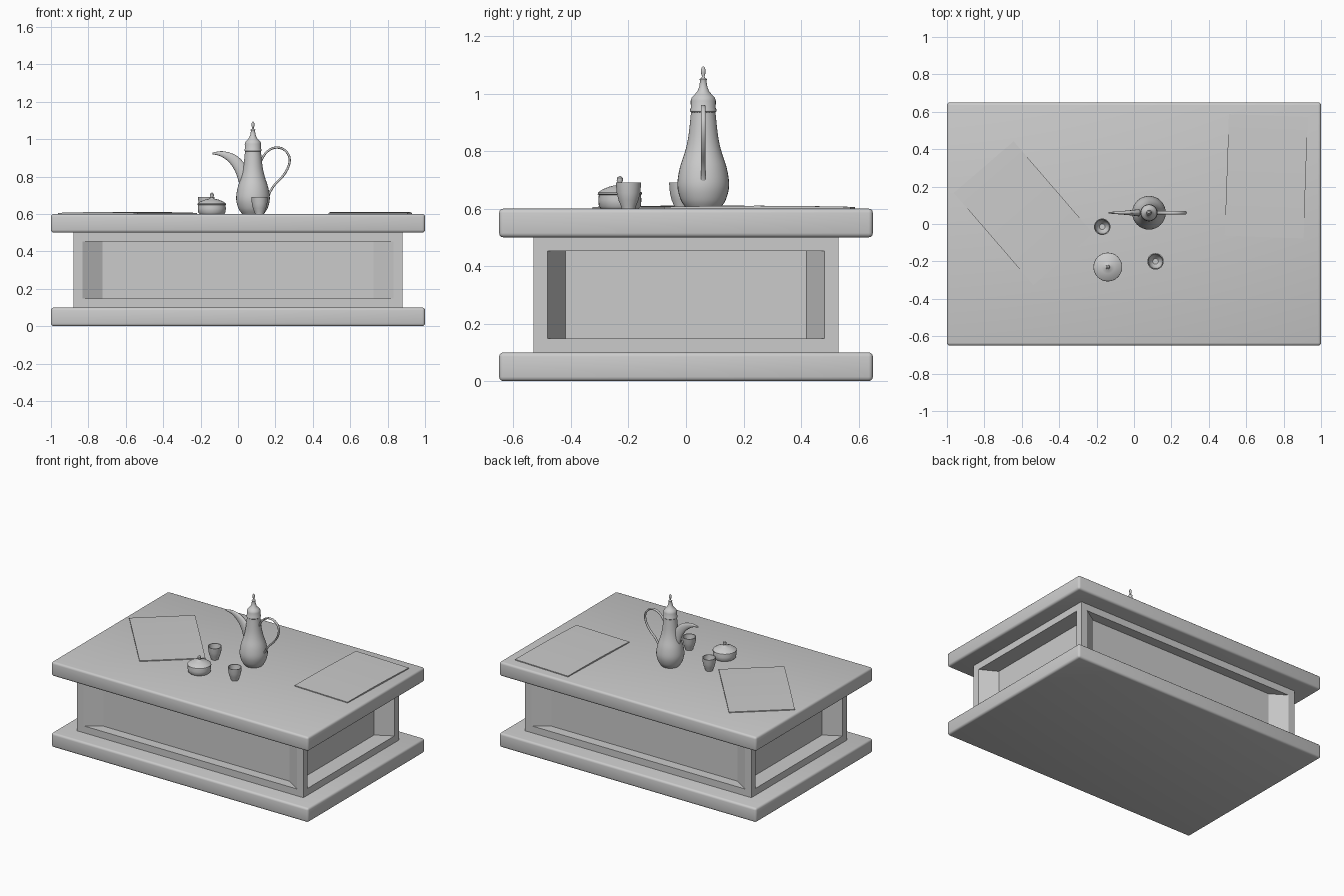
import bpy, bmesh, math
from mathutils import Vector, Matrix

if "Cube" in bpy.data.objects:
    bpy.data.objects.remove(bpy.data.objects["Cube"])


def finish(name, bm, loc=(0, 0, 0), smooth=None):
    bmesh.ops.recalc_face_normals(bm, faces=bm.faces)
    me = bpy.data.meshes.new(name)
    bm.to_mesh(me)
    bm.free()
    ob = bpy.data.objects.new(name, me)
    bpy.context.collection.objects.link(ob)
    ob.location = loc
    if smooth:
        bpy.ops.object.select_all(action='DESELECT')
        ob.select_set(True)
        bpy.context.view_layer.objects.active = ob
        bpy.ops.object.shade_smooth_by_angle(angle=math.radians(smooth))
    return ob


def box(size, z):
    bm = bmesh.new()
    bmesh.ops.create_cube(bm, size=1, matrix=Matrix.Translation((0, 0, z)) @ Matrix.Diagonal((*size, 1)))
    return bm


def slab(name, z):
    bm = box((2, 1.3, 0.1), z)
    bmesh.ops.bevel(bm, geom=bm.edges[:], offset=0.015, segments=3, profile=0.5, affect='EDGES')
    finish(name, bm, smooth=30)


def catmull(pts, steps):
    # smooth curve through tuples of any length
    pts = [Vector(p) for p in pts]
    out = []
    for i in range(len(pts) - 1):
        a, b, c, d = pts[max(i - 1, 0)], pts[i], pts[i + 1], pts[min(i + 2, len(pts) - 1)]
        for s in range(steps):
            t = s / steps
            out.append(0.5 * (2 * b + (c - a) * t + (2 * a - 5 * b + 4 * c - d) * t ** 2
                              + (3 * b - a - 3 * c + d) * t ** 3))
    return out + [pts[-1]]


def skin(bm, rings):
    for r0, r1 in zip(rings, rings[1:]):
        n = len(r0)
        for i in range(n):
            bm.faces.new((r0[i], r0[(i + 1) % n], r1[(i + 1) % n], r1[i]))


def lathe(name, profile, loc, n=32):
    bm = bmesh.new()
    rings = [[bm.verts.new((r * math.cos(2 * math.pi * i / n), r * math.sin(2 * math.pi * i / n), z))
              for i in range(n)] for r, z in profile]
    skin(bm, rings)
    bm.faces.new(rings[0])
    bm.faces.new(rings[-1])
    return finish(name, bm, loc, 40)


def sweep(name, pts, y, n=14):
    # pts: x, z, half thickness in the xz plane, half thickness in y
    path = catmull([Vector(p) for p in pts], 5)
    bm = bmesh.new()
    rings = []
    for i, p in enumerate(path):
        q0, q1 = path[max(i - 1, 0)], path[min(i + 1, len(path) - 1)]
        t = Vector((q1[0] - q0[0], q1[1] - q0[1])).normalized()
        ring = []
        for k in range(n):
            a = 2 * math.pi * k / n
            c = math.cos(a) * p[2]
            ring.append(bm.verts.new((p[0] - t.y * c, y + math.sin(a) * p[3], p[1] + t.x * c)))
        rings.append(ring)
    skin(bm, rings)
    bm.faces.new(rings[0])
    bm.faces.new(rings[-1])
    return finish(name, bm, smooth=50)


# Table slabs
slab("table_base", 0.05)
slab("table_top", 0.55)

# Table body with a recessed panel on each side
bm = box((1.76, 1.06, 0.4), 0.3)
bm.normal_update()
sides = [f for f in bm.faces if abs(f.normal.z) < 0.5]
bmesh.ops.inset_individual(bm, faces=sides, thickness=0.068)
panels = bmesh.ops.extrude_discrete_faces(bm, faces=sides)["faces"]
for f in panels:
    for v in f.verts:
        v.co.x *= 0.87
        v.co.y *= 0.87
finish("table_body", bm)

# Thin mats, very slightly domed along their length
for name, loc, angle in (("right_mat", (0.707, 0.255), -2), ("left_mat", (-0.591, 0.058), 40.8)):
    bm = bmesh.new()
    rings = []
    for i in range(13):
        y = -0.325 + 0.65 * i / 12
        h = 0.006 + 0.004 * math.cos(math.pi * y / 0.65)
        rings.append([bm.verts.new(c) for c in
                      ((-0.211, y, -0.002), (0.211, y, -0.002), (0.211, y, h), (-0.211, y, h))])
    skin(bm, rings)
    bm.faces.new(rings[0])
    bm.faces.new(rings[-1])
    finish(name, bm, (*loc, 0.6), 30).rotation_euler.z = math.radians(angle)

# Coffee pot
PX, PY = 0.08, 0.06
body = catmull([(0.058, 0.6), (0.078, 0.63), (0.09, 0.68), (0.082, 0.74), (0.063, 0.80),
                (0.052, 0.85), (0.044, 0.92), (0.043, 0.94)], 4)
lathe("pot_body", [tuple(p) for p in body], (PX, PY, 0))
lathe("pot_lid", [(0.043, 0.935), (0.046, 0.938), (0.046, 0.945), (0.043, 0.95), (0.044, 0.975),
                  (0.040, 0.987), (0.030, 0.997), (0.020, 1.008), (0.014, 1.025), (0.011, 1.045),
                  (0.013, 1.05), (0.006, 1.055), (0.004, 1.06), (0.008, 1.072), (0.008, 1.082),
                  (0.005, 1.092), (0.001, 1.095)], (PX, PY, 0), 24)
sweep("pot_spout", [(-0.137, 0.923, 0.004, 0.004), (-0.085, 0.921, 0.015, 0.008),
                    (-0.025, 0.891, 0.027, 0.013), (0.020, 0.832, 0.034, 0.018),
                    (0.048, 0.755, 0.038, 0.022), (0.065, 0.70, 0.035, 0.022)], PY)
handle = [(0.115, 0.865), (0.145, 0.922), (0.19, 0.953), (0.24, 0.948), (0.273, 0.91), (0.272, 0.86),
          (0.242, 0.805), (0.195, 0.755), (0.168, 0.71), (0.158, 0.67)]
sweep("pot_handle", [(x, z, 0.006, 0.009) for x, z in handle], PY, 10)

# Cups, hollow
for i, (x, y) in enumerate(((-0.17, -0.015), (0.115, -0.2))):
    lathe(f"cup_{i + 1}", [(0.024, 0.6), (0.026, 0.608), (0.035, 0.63), (0.041, 0.655), (0.044, 0.69),
                           (0.039, 0.69), (0.036, 0.655), (0.030, 0.63), (0.015, 0.615)], (x, y, 0))

# Sugar bowl with lid and knob
lathe("sugar_bowl", [(0.066, 0.6), (0.073, 0.608), (0.075, 0.63), (0.073, 0.65)], (-0.14, -0.23, 0))
lathe("sugar_bowl_lid", [(0.073, 0.648), (0.077, 0.65), (0.076, 0.656), (0.060, 0.667), (0.035, 0.677),
                         (0.012, 0.682), (0.006, 0.688), (0.011, 0.697), (0.010, 0.707),
                         (0.002, 0.714)], (-0.14, -0.23, 0))
